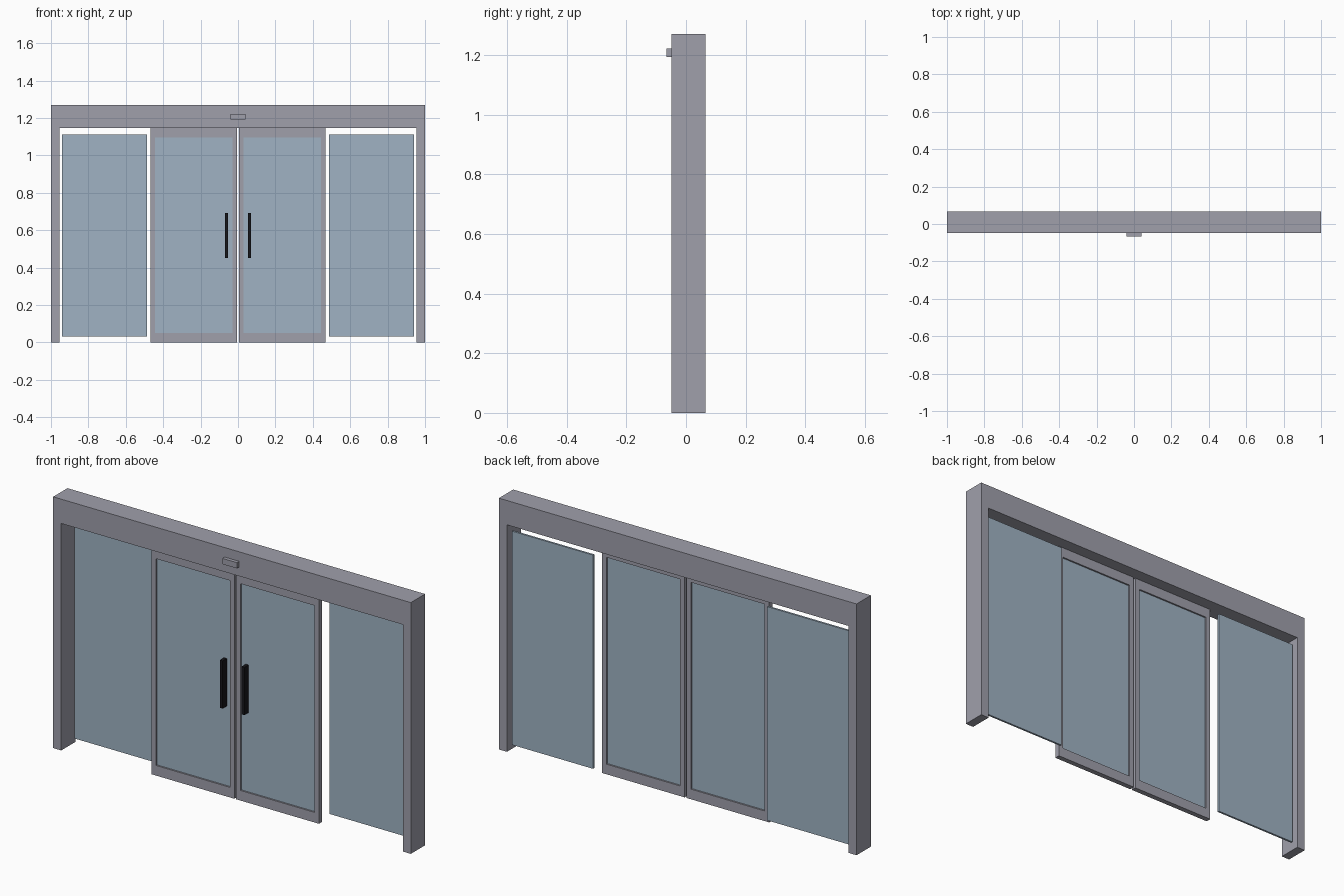
import bpy, bmesh

if "Cube" in bpy.data.objects:
    bpy.data.objects.remove(bpy.data.objects["Cube"], do_unlink=True)


def material(name, rgb):
    m = bpy.data.materials.new(name)
    m.use_nodes = True
    m.diffuse_color = (*rgb, 1)
    m.node_tree.nodes["Principled BSDF"].inputs["Base Color"].default_value = (*rgb, 1)
    return m


METAL = material("grey_metal", (0.35, 0.35, 0.41))
GLASS = material("blue_glass", (0.35, 0.45, 0.55))
BLACK = material("black_handle", (0.008, 0.008, 0.011))


def finish(name, bm, mat):
    bmesh.ops.recalc_face_normals(bm, faces=bm.faces)
    mesh = bpy.data.meshes.new(name)
    bm.to_mesh(mesh)
    bm.free()
    mesh.materials.append(mat)
    obj = bpy.data.objects.new(name, mesh)
    bpy.context.collection.objects.link(obj)
    return obj


def box(name, x, y, z, mat):
    """Box spanning the given (min, max) ranges."""
    bm = bmesh.new()
    bmesh.ops.create_cube(bm, size=1)
    for v in bm.verts:
        v.co = [r[0] if c < 0 else r[1] for c, r in zip(v.co, (x, y, z))]
    return finish(name, bm, mat)


def rect_frame(name, x, y, z, stile, rail, mat):
    """Rectangular ring with a clear opening, extruded along y."""
    bm = bmesh.new()

    def ring(dx, dz, depth):
        (x0, x1), (z0, z1) = (x[0] + dx, x[1] - dx), (z[0] + dz, z[1] - dz)
        return [bm.verts.new((a, depth, b)) for a, b in
                ((x0, z0), (x1, z0), (x1, z1), (x0, z1))]

    loops = [ring(0, 0, y[0]), ring(0, 0, y[1]),
             ring(stile, rail, y[1]), ring(stile, rail, y[0])]
    for k in range(4):
        a, b = loops[k], loops[(k + 1) % 4]
        for i in range(4):
            j = (i + 1) % 4
            bm.faces.new((a[i], a[j], b[j], b[i]))
    return finish(name, bm, mat)


# Outer portal: header and both jambs as one extruded profile
FRONT, BACK = -0.048, 0.066
TOP, HEAD, JAMB = 1.27, 1.147, 0.955
half = [(JAMB, HEAD), (JAMB, 0), (1, 0), (1, TOP)]
profile = half + [(-x, z) for x, z in reversed(half)]
bm = bmesh.new()
face = bm.faces.new([bm.verts.new((x, FRONT, z)) for x, z in profile])
extruded = bmesh.ops.extrude_face_region(bm, geom=[face], use_keep_orig=True)
for v in extruded["geom"]:
    if isinstance(v, bmesh.types.BMVert):
        v.co.y = BACK
finish("portal_frame", bm, METAL)

# Motion sensor on the header
box("sensor", (-0.04, 0.04), (-0.066, FRONT), (1.193, 1.222), METAL)

# Sliding doors, fixed side panes and handles
DOOR_Y = (-0.022, 0.004)
STILE, RAIL = 0.025, 0.051
for side, s in (("left", 1), ("right", -1)):
    def span(a, b):
        return tuple(sorted((s * a, s * b)))

    rect_frame(side + "_door_frame", span(0.005, 0.468), DOOR_Y, (0, HEAD),
               STILE, RAIL, METAL)
    box(side + "_door_glass", span(0.005 + STILE, 0.468 - STILE),
        (-0.014, -0.004), (RAIL, HEAD - RAIL), GLASS)
    box(side + "_side_pane", span(0.487, 0.941), (0.037, 0.047), (0.032, 1.112), GLASS)
    box(side + "_handle", span(0.053, 0.069), (-0.047, -0.014), (0.452, 0.693), BLACK)
